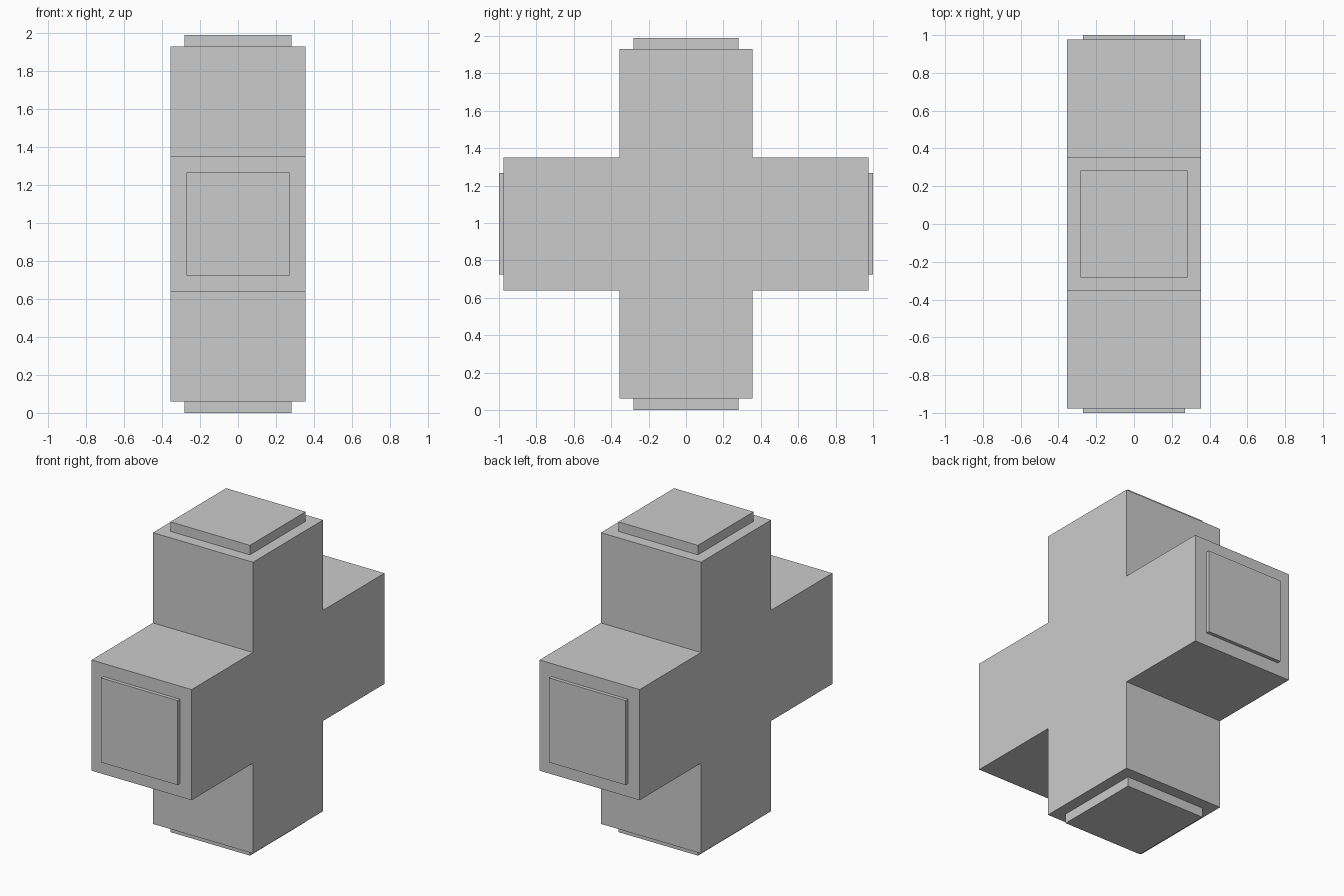
import bpy, bmesh
from mathutils import Vector

if "Cube" in bpy.data.objects:
    bpy.data.objects.remove(bpy.data.objects["Cube"])

W = 0.355            # half width of every arm
CZ = 0.995           # height of the cross centre
ARM_Y, ARM_Z = 0.977, 0.934
TIP_Y, TIP_Z = 1.0, 0.995


def box(name, lo, hi):
    lo, hi = Vector(lo), Vector(hi)
    bm = bmesh.new()
    bmesh.ops.create_cube(bm, size=1)
    for v in bm.verts:
        v.co = Vector(v.co[i] * (hi[i] - lo[i]) + (lo[i] + hi[i]) / 2 for i in range(3))
    mesh = bpy.data.meshes.new(name)
    bm.to_mesh(mesh)
    bm.free()
    ob = bpy.data.objects.new(name, mesh)
    ob.location.z = CZ
    bpy.context.collection.objects.link(ob)


# Cross body: a plus-shaped profile in the y-z plane, extruded along x
profile = [(W, W), (W, ARM_Z), (-W, ARM_Z), (-W, W), (-ARM_Y, W), (-ARM_Y, -W),
           (-W, -W), (-W, -ARM_Z), (W, -ARM_Z), (W, -W), (ARM_Y, -W), (ARM_Y, W)]
bm = bmesh.new()
face = bm.faces.new([bm.verts.new((-W, y, z)) for y, z in profile])
ext = bmesh.ops.extrude_face_region(bm, geom=[face], use_keep_orig=True)
bmesh.ops.translate(bm, vec=(2 * W, 0, 0),
                    verts=[g for g in ext["geom"] if isinstance(g, bmesh.types.BMVert)])
bmesh.ops.recalc_face_normals(bm, faces=bm.faces)
mesh = bpy.data.meshes.new("cross_body")
bm.to_mesh(mesh)
bm.free()
body = bpy.data.objects.new("cross_body", mesh)
body.location.z = CZ
bpy.context.collection.objects.link(body)

# Raised square plates on the four arm ends
S, T = 0.271, 0.282
box("front_plate", (-S, -TIP_Y, -S), (S, -ARM_Y, S))
box("back_plate", (-S, ARM_Y, -S), (S, TIP_Y, S))
box("top_plate", (-T, -T, ARM_Z), (T, T, TIP_Z))
box("bottom_plate", (-T, -T, -TIP_Z), (T, T, -ARM_Z))
